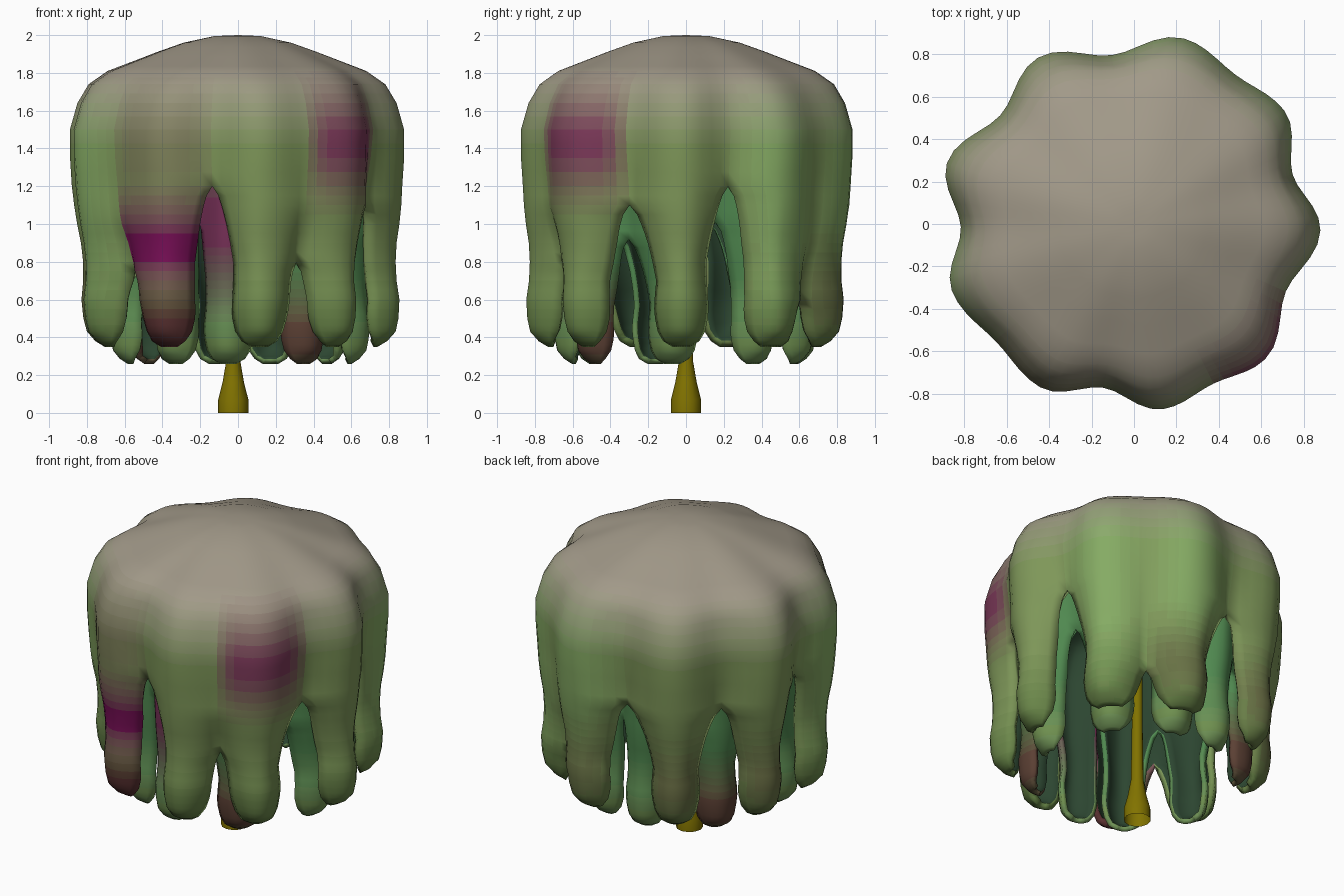
import bpy, bmesh, math

if "Cube" in bpy.data.objects:
    bpy.data.objects.remove(bpy.data.objects["Cube"])

GREY, GREEN, DARK = (0.36, 0.32, 0.25), (0.21, 0.31, 0.10), (0.11, 0.20, 0.05)
BRIGHT, PINK, RED = (0.24, 0.42, 0.13), (0.20, 0.005, 0.10), (0.10, 0.03, 0.03)
INNER, SHADE = (0.08, 0.25, 0.08), (0.025, 0.06, 0.03)


def lerp(a, b, t):
    return a + (b - a) * t


def clamp(t):
    return max(0.0, min(1.0, t))


def sample(points, z):
    for (za, va), (zb, vb) in zip(points, points[1:]):
        if za >= z >= zb:
            return lerp(va, vb, (za - z) / (za - zb))
    return points[-1][1]


def mix(a, b, t):
    return tuple(lerp(p, q, clamp(t)) for p, q in zip(a, b))


def material(color):
    key = "leaf_%02d_%02d_%02d" % tuple(round(c * 60) for c in color)
    mat = bpy.data.materials.get(key)
    if not mat:
        mat = bpy.data.materials.new(key)
        mat.diffuse_color = (*color, 1)
        mat.use_nodes = True
        mat.node_tree.nodes["Principled BSDF"].inputs["Base Color"].default_value = mat.diffuse_color
    return mat


# Profile rows: (height, radius) of a lobe crest, from crown to strand tip
CREST = [(2.0, 0), (1.995, 0.12), (1.96, 0.28), (1.91, 0.42), (1.86, 0.55), (1.81, 0.68),
         (1.74, 0.78), (1.64, 0.84), (1.5, 0.88), (1.35, 0.88), (1.2, 0.87), (1.1, 0.865),
         (1.0, 0.855), (0.9, 0.84), (0.8, 0.835), (0.7, 0.84), (0.6, 0.855), (0.5, 0.85),
         (0.43, 0.835), (0.38, 0.79), (0.35, 0.74)]
DEPTH = [(2.0, 0), (1.91, 0.015), (1.81, 0.05), (1.64, 0.09), (1.5, 0.10), (1.2, 0.13),
         (0.9, 0.14), (0.5, 0.14), (0.43, 0.12), (0.38, 0.06), (0.35, 0.02)]
WIDTH = [(2.0, 0.175), (0.7, 0.175), (0.55, 0.185), (0.5, 0.18), (0.43, 0.16),
         (0.38, 0.12), (0.35, 0.06)]
COLS = 10
ROWS = []
for (za, ra), (zb, rb) in zip(CREST, CREST[1:]):
    ROWS += [(za, ra), ((za + zb) / 2, (ra + rb) / 2)]
ROWS.append(CREST[-1])


# Lobed canopy shell whose skirt splits into hanging strands
def canopy(name, angles, gaps, radii, low, squash, thick, widen, color_at):
    n = len(angles)
    bm = bmesh.new()
    mats = []
    for i, deg in enumerate(angles):
        c = math.radians(deg)
        nxt = math.radians((angles[(i + 1) % n] - deg) % 360) / 2
        prv = math.radians((deg - angles[i - 1]) % 360) / 2
        grid = []
        for z, r in ROWS:
            row = []
            for k in range(COLS + 1):
                u = k / COLS * 2 - 1
                half, gap, other = ((nxt, gaps[i], radii[(i + 1) % n]) if u > 0
                                    else (prv, gaps[i - 1], radii[i - 1]))
                if z < gap - 0.01:
                    w = sample(WIDTH, z) * widen
                    half = lerp(half, w, clamp((gap - z) / 0.4) ** 0.6) if half > w else w
                d = sample(DEPTH, z)
                if gap < 1:
                    d *= lerp(0.45, 1, clamp((gap + 0.3 - z) / 0.3))
                soft = clamp((z - 0.9) / 0.5)
                bulge = lerp(1 - u * u, (1 + math.cos(math.pi * u)) / 2, soft)
                # valleys between neighbouring lobes share the mean radius
                # and strands keep the common radius low down
                size = lerp(radii[i], (radii[i] + other) / 2, u * u)
                base = radii[0]
                size = lerp(base, size, clamp((z - 0.4) / 0.8))
                rad = max(0, r - d * (1 - bulge)) * size
                a = c + u * half
                row.append(bm.verts.new((rad * math.cos(a), rad * math.sin(a),
                                         low + (z - 0.35) * squash)))
            grid.append(row)
        for j in range(len(ROWS) - 1):
            for k in range(COLS):
                f = bm.faces.new((grid[j][k], grid[j + 1][k], grid[j + 1][k + 1], grid[j][k + 1]))
                u = (k + 0.5) / COLS * 2 - 1
                mat = material(color_at(i, u, (ROWS[j][0] + ROWS[j + 1][0]) / 2))
                if mat not in mats:
                    mats.append(mat)
                f.material_index = mats.index(mat)
    bmesh.ops.remove_doubles(bm, verts=bm.verts, dist=0.002)
    bmesh.ops.recalc_face_normals(bm, faces=bm.faces)
    top = max(bm.faces, key=lambda f: f.calc_center_median().z)
    if top.normal.z < 0:
        bmesh.ops.reverse_faces(bm, faces=bm.faces)
    me = bpy.data.meshes.new(name)
    bm.to_mesh(me)
    bm.free()
    for m in mats + [material(SHADE)]:
        me.materials.append(m)
    me.shade_smooth()
    ob = bpy.data.objects.new(name, me)
    bpy.context.collection.objects.link(ob)
    # dark inside face of the shell
    sol = ob.modifiers.new("thickness", "SOLIDIFY")
    sol.thickness = thick
    sol.offset = -1
    sol.material_offset = 1000


def spot(z, centre, size, u):
    return clamp(1.2 - abs(z - centre) / size) * clamp(1.35 - u * u)


# Grey crown fading to green, with pink and brown patches on some strands
def outer_color(i, u, z):
    body = mix(GREEN, BRIGHT, 1.2 - abs(u)) if i in (1, 2, 5) else GREEN
    col = mix(GREY, body, (1.8 - z) / 0.4)
    col = mix(col, DARK, (0.9 - z) / 0.6)
    if i == 6:
        col = mix(col, PINK, 0.3 * spot(z, 1.4, 0.35, u) + spot(z, 0.88, 0.3, u * 0.6))
        col = mix(col, RED, (0.75 - z) / 0.25)
    if i == 8:
        col = mix(col, PINK, 0.9 * spot(z, 1.42, 0.34, u))
    if i in (2, 3, 4):
        col = mix(col, RED, 0.5 * spot(z, 0.65, 0.3, u))
    return col


def inner_color(i, u, z):
    col = mix(INNER, GREEN, (0.9 - z) / 0.8)
    if i == 7:
        col = mix(col, PINK, 0.9 * spot(z, 1.2, 0.55, u * 0.5))
    if i in (8, 4):
        col = mix(col, RED, 0.9 * spot(z, 0.5, 0.4, u * 0.5))
    return col


canopy("outer_foliage", [358, 37, 75, 120, 162, 200, 240, 279, 314],
       [1.2, 0.6, 1.1, 1.1, 1.2, 0.72, 1.2, 0.8, 1.1],
       [1.0, 1.01, 1.03, 1.03, 1.055, 1.04, 1.01, 1.005, 1.01],
       0.35, 1.0, 0.04, 1.1, outer_color)
canopy("inner_foliage", [353, 37, 73, 101, 143, 196, 236, 265, 306],
       [1.2, 1.1, 1.1, 1.1, 1.2, 1.1, 1.2, 1.1, 1.1], [0.82] * 9,
       0.26, 0.88, 0.03, 1.25, inner_color)

# Slim trunk with a flared, open foot
bm = bmesh.new()
rings = []
for z, r in [(0, 0.08), (0.07, 0.08), (0.16, 0.057), (0.27, 0.038), (0.6, 0.033), (1.66, 0.03)]:
    rings.append([bm.verts.new((-0.025 + r * math.cos(k * math.pi / 6),
                                r * math.sin(k * math.pi / 6), z)) for k in range(12)])
for a, b in zip(rings, rings[1:]):
    for k in range(12):
        bm.faces.new((a[k], a[(k + 1) % 12], b[(k + 1) % 12], b[k]))
me = bpy.data.meshes.new("trunk")
bm.to_mesh(me)
bm.free()
me.shade_smooth()
bark = bpy.data.materials.new("bark_yellow")
bark.diffuse_color = (0.22, 0.17, 0.0, 1)
bark.use_nodes = True
bark.node_tree.nodes["Principled BSDF"].inputs["Base Color"].default_value = bark.diffuse_color
me.materials.append(bark)
trunk = bpy.data.objects.new("trunk", me)
bpy.context.collection.objects.link(trunk)
